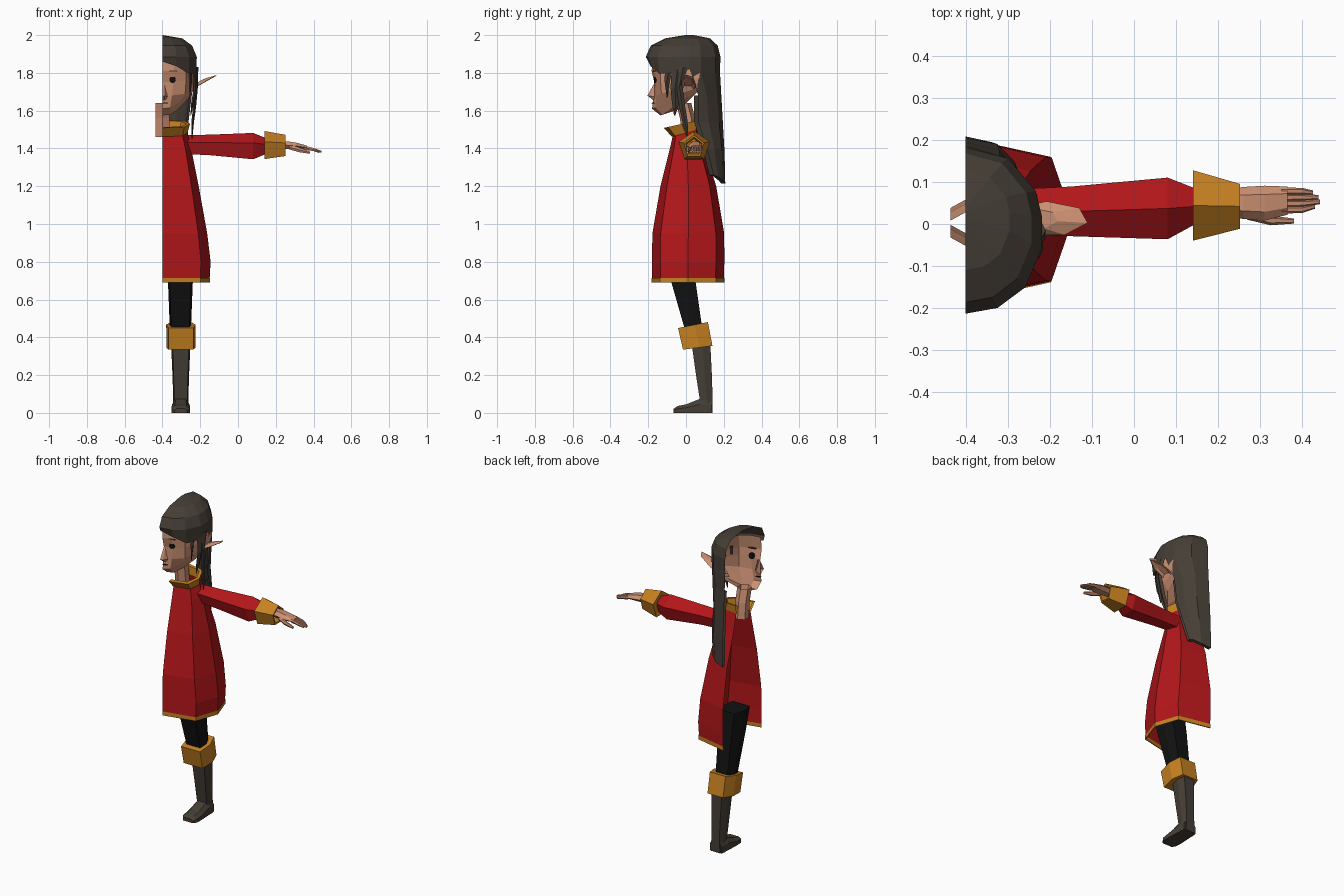
import bpy, bmesh, math

CX = -0.40  # cut plane of the half figure


def mat(name, rgb):
    m = bpy.data.materials.new(name)
    m.diffuse_color = (*rgb, 1)
    return m


RED = mat("red_cloth", (0.45, 0.008, 0.01))
GOLD = mat("gold_trim", (0.57, 0.22, 0.015))
SKIN = mat("skin", (0.6, 0.28, 0.17))
HAIR = mat("dark_brown", (0.06, 0.048, 0.037))
BLACK = mat("black", (0.006, 0.006, 0.006))


def loft(name, rings, m, closed=True, caps=(True, True)):
    """Skin a list of rings with equal point counts."""
    bm = bmesh.new()
    vs = [[bm.verts.new(p) for p in r] for r in rings]
    n = len(rings[0])
    for a, b in zip(vs, vs[1:]):
        for i in range(n if closed else n - 1):
            j = (i + 1) % n
            bm.faces.new((a[i], a[j], b[j], b[i]))
    if caps[0]:
        bm.faces.new(vs[0])
    if caps[1]:
        bm.faces.new(vs[-1])
    bmesh.ops.remove_doubles(bm, verts=bm.verts, dist=1e-5)
    bmesh.ops.recalc_face_normals(bm, faces=bm.faces)
    me = bpy.data.meshes.new(name)
    bm.to_mesh(me)
    bm.free()
    me.materials.append(m)
    ob = bpy.data.objects.new(name, me)
    bpy.context.collection.objects.link(ob)
    return ob


def half8(z, w, yf, yb, tilt=0.0, d=0.8):
    """Half octagon around the robe, open at the cut plane."""
    yc, h = (yf + yb) / 2, (yb - yf) / 2
    pts = [(0, -h), (w * d, -h * .77), (w, 0), (w * d, h * .77), (0, h)]
    return [(CX + x, yc + y, z + tilt * y) for x, y in pts]


def hexring(z, cx, cy, hx, hy, tilt=0.0):
    pts = [(-.85, -1), (.85, -1), (1, .1), (.7, 1), (-.7, 1), (-1, .1)]
    return [(cx + a * hx, cy + b * hy, z + tilt * b * hy) for a, b in pts]


def xring(x, cy, cz, ry, rz, n=5):
    """Ring across the arm axis, corner upward."""
    return [(x, cy + ry * math.sin(2 * math.pi * i / n), cz + rz * math.cos(2 * math.pi * i / n))
            for i in range(n)]


def strand(name, path, m, rx, ry):
    """Tapered four-sided lock along a path of (x, y, z, scale)."""
    loft(name, [[(x - rx * s, y, z), (x, y - ry * s, z), (x + rx * s, y, z), (x, y + ry * s, z)]
                for x, y, z, s in path], m)


# Robe, hem and collar
hem = half8(.712, .25, -.18, .20)
loft("robe", [hem, half8(.80, .255, -.18, .203), half8(.95, .237, -.178, .202),
              half8(1.20, .192, -.135, .16), half8(1.40, .152, -.085, .095),
              half8(1.485, .132, -.07, .07, .25)], RED, False, (False, False))
loft("robe_hem", [half8(.712, .247, -.176, .196), half8(.69, .248, -.177, .197),
                  half8(.69, .253, -.183, .204), half8(.715, .253, -.183, .204)],
     GOLD, False, (False, False))
loft("collar", [half8(1.48, .132, -.075, .068, .25), half8(1.53, .146, -.117, .075, .22),
                half8(1.53, .125, -.095, .06, .22), half8(1.48, .11, -.06, .055, .25)],
     GOLD, False, (False, False))

# Leg, boot top, boot and foot
loft("trouser_leg", [hexring(.84, -.305, -.045, .07, .07), hexring(.70, -.305, -.015, .066, .065),
                     hexring(.42, -.305, .045, .055, .045)], BLACK)
loft("boot_top", [hexring(.345, -.302, .062, .077, .078, .13),
                  hexring(.465, -.302, .037, .078, .079, .2)], GOLD)
loft("boot_shaft", [hexring(.38, -.303, .078, .052, .05), hexring(.20, -.303, .095, .044, .042),
                    hexring(.07, -.303, .107, .04, .034), hexring(0, -.303, .107, .047, .033)], HAIR)
loft("boot_foot", [[(-.303 - w, y, 0), (-.303 + w, y, 0), (-.303 + w, y, h * .6),
                    (-.303 + w * .6, y, h), (-.303 - w * .6, y, h), (-.303 - w, y, h * .6)]
                   for y, w, h in [(.135, .042, .07), (.075, .046, .075), (.0, .05, .045),
                                   (-.045, .048, .036), (-.066, .034, .022)]], HAIR)

# Sleeve and flared cuff
loft("sleeve", [xring(-.29, .03, 1.415, .055, .055), xring(-.15, .03, 1.413, .062, .06),
                xring(.08, .037, 1.405, .077, .077), xring(.145, .042, 1.408, .045, .048)], RED)
loft("sleeve_cuff", [xring(.15, .044, 1.41, .04, .04), xring(.14, .044, 1.41, .088, .082),
                     xring(.252, .042, 1.41, .056, .062), xring(.25, .042, 1.41, .046, .05),
                     xring(.20, .042, 1.41, .04, .04)], GOLD)


# Hand: palm, fingers, thumb
def handring(x, y0, y1, z0, z1):
    d = (y1 - y0) * .25
    return [(x, y0, (z0 + z1) / 2), (x, y0 + d, z1), (x, y1 - d, z1),
            (x, y1, (z0 + z1) / 2), (x, y1 - d, z0), (x, y0 + d, z0)]


loft("palm", [handring(.21, .02, .08, 1.395, 1.435), handring(.26, .012, .088, 1.396, 1.438),
              handring(.31, .008, .091, 1.395, 1.43), handring(.365, .022, .089, 1.395, 1.415)], SKIN)
for i, tip in enumerate((.43, .442, .438, .425)):
    y = .034 + i * .0145
    e = y + (.063 - y) * .25
    loft(f"finger_{i}", [handring(.35, y - .009, y + .009, 1.394, 1.415),
                         handring(.40, y - .008, y + .0085, 1.386, 1.402),
                         handring(tip, e - .005, e + .006, 1.377, 1.388)], SKIN)
loft("thumb", [handring(.27, .01, .04, 1.395, 1.42), handring(.325, -.003, .02, 1.38, 1.405),
               handring(.38, .001, .013, 1.372, 1.385)], SKIN)

# Neck: full open tube on the cut plane
loft("neck", [[(CX + .042 * math.cos(a), cy + .04 * math.sin(a), z)
               for a in [math.radians(30 + 60 * i) for i in range(6)]]
              for z, cy in ((1.46, .018), (1.56, .008), (1.64, -.012))], SKIN, True, (False, False))

# Face shell: (x offset, y, z) from centre line to behind the ear
face = [
    [(0, -.135, 1.575), (.04, -.125, 1.578), (.075, -.09, 1.60), (.125, -.03, 1.65), (.14, .06, 1.70)],
    [(0, -.18, 1.61), (.04, -.16, 1.615), (.095, -.11, 1.65), (.155, -.03, 1.69), (.16, .06, 1.72)],
    [(0, -.172, 1.67), (.05, -.16, 1.68), (.12, -.13, 1.69), (.168, -.03, 1.72), (.165, .06, 1.74)],
    [(0, -.168, 1.75), (.06, -.16, 1.755), (.125, -.135, 1.76), (.173, -.03, 1.77), (.17, .07, 1.77)],
    [(0, -.182, 1.81), (.06, -.172, 1.81), (.125, -.135, 1.81), (.172, -.03, 1.81), (.165, .075, 1.81)],
    [(0, -.175, 1.89), (.06, -.165, 1.89), (.12, -.125, 1.89), (.16, -.03, 1.89), (.15, .07, 1.89)],
]
face = [[(CX + x, y, z) for x, y, z in r] for r in face]
loft("face", face, SKIN, False, (False, False))
loft("chin_underside", [face[0][:4], [(CX, -.03, 1.61), (-.37, -.03, 1.61), (-.34, -.02, 1.62), face[0][4]]],
     SKIN, False, (False, False))
loft("nose", [[(CX, -.165, 1.75), (-.39, -.163, 1.75), (-.388, -.16, 1.75)],
              [(CX, -.204, 1.68), (-.388, -.195, 1.677), (-.37, -.16, 1.675)],
              [(CX, -.172, 1.655), (-.39, -.17, 1.655), (-.38, -.165, 1.657)]],
     SKIN, False, (False, False))


# Eye, brow and mouth
def disc(name, x, y, z, rx, rz, m, slant=.15):
    loft(name, [[(x + s * rx * math.cos(a), y + d + slant * s * rx * math.cos(a), z + s * rz * math.sin(a))
                 for a in [math.tau * i / 8 for i in range(8)]]
                for s, d in ((1, .012), (.95, 0))], m)


disc("eye", -.347, -.166, 1.765, .018, .02, BLACK)
disc("eyebrow", -.345, -.174, 1.81, .026, .004, HAIR)
disc("mouth", -.385, -.177, 1.64, .016, .003, BLACK, .35)

# Ear: flared hexagonal shell
loft("ear", [[(x + .1 * r * math.sin(a), .012 + .042 * r * math.cos(a), 1.735 + .056 * r * math.sin(a) + dz)
              for a in [math.tau * i / 7 for i in range(7)]]
             for x, r, dz in ((-.24, .6, 0), (-.208, 1, 0), (-.203, .85, 0), (-.217, .5, .005))], SKIN)

# Hair cap
base = [(0, -.2), (.075, -.187), (.14, -.14), (.18, -.05), (.18, .02), (.165, .08), (.1, .155), (0, .18)]
hairline = [1.86, 1.835, 1.795, 1.80, 1.82, 1.80, 1.80, 1.80]


def capring(z, sx, sy, yc):
    return [(CX + x * sx, yc + y * sy, z) for x, y in base]


cap = [(CX + x, y, z) for (x, y), z in zip(base, hairline)]
loft("hair_cap", [cap, capring(1.885, 1.01, 1.04, -.005), capring(1.945, .87, .93, 0),
                  capring(1.983, .58, .62, .015), capring(2.0, 0, .12, .02)],
     HAIR, False, (False, False))

# Long hair down the back, outer shell
back = [cap[4:],
        [(-.245, .065, 1.68), (-.262, .11, 1.68), (-.32, .165, 1.68), (CX, .187, 1.68)],
        [(-.262, .065, 1.54), (-.275, .12, 1.54), (-.32, .175, 1.54), (CX, .195, 1.54)],
        [(-.268, .11, 1.40), (-.285, .15, 1.40), (-.325, .19, 1.39), (CX, .204, 1.38)],
        [(-.29, .145, 1.26), (-.305, .17, 1.25), (-.34, .195, 1.23), (CX, .208, 1.215)]]
loft("hair_back", back, HAIR, False, (False, False))
inner = [[(CX + (x - CX) * .93, y - .022, z) for x, y, z in r] for r in back[1:]]
loft("hair_back_inside", inner + [back[-1]], HAIR, False, (False, False))

# Loose locks in front of the ear
strand("lock_front", [(-.232, -.045, 1.82, 1.3), (-.225, -.058, 1.72, 1), (-.24, -.055, 1.64, .8),
                      (-.25, -.06, 1.575, .15)], HAIR, .01, .024)
strand("lock_long", [(-.222, -.015, 1.83, 1.2), (-.22, -.035, 1.73, .8), (-.23, -.02, 1.62, .8),
                     (-.24, -.005, 1.54, .7), (-.245, .01, 1.43, .1)], HAIR, .01, .02)
strand("lock_short", [(-.255, -.09, 1.83, 1), (-.25, -.10, 1.76, .7), (-.255, -.10, 1.67, .1)],
       HAIR, .01, .02)
